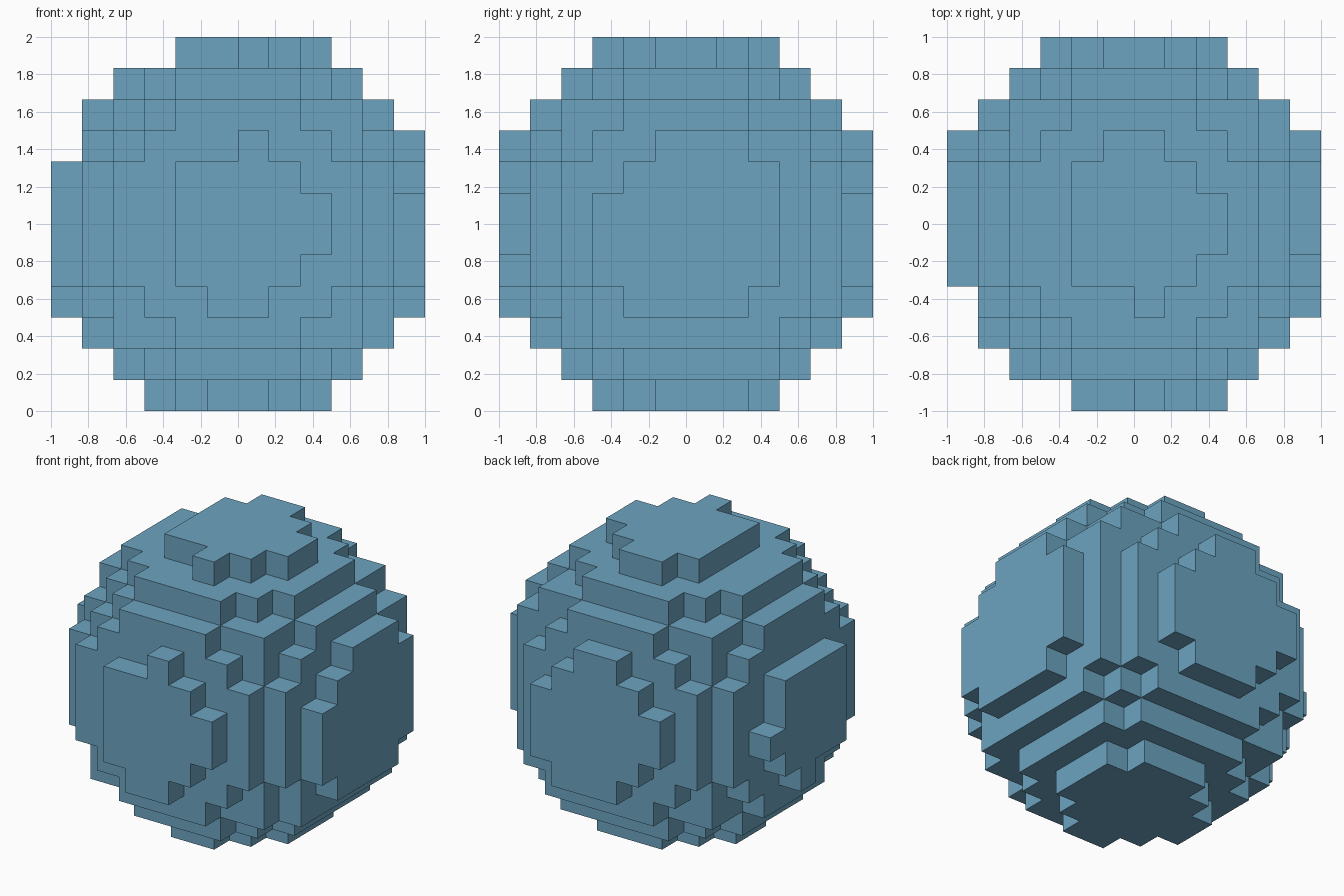
import bpy
import bmesh
from itertools import product
from mathutils import Vector

cube = bpy.data.objects.get("Cube")
if cube:
    bpy.data.objects.remove(cube, do_unlink=True)

# One flat blue for the whole ball
blue = bpy.data.materials.new("soft_blue")
blue.use_nodes = True
colour = (0.15, 0.371, 0.527, 1)
blue.diffuse_color = colour
blue.node_tree.nodes["Principled BSDF"].inputs["Base Color"].default_value = colour

# Blocks that fill a sphere set slightly off the grid centre
N = 12
BLOCK = 2 / N
MIDDLE = Vector((0.111, 0.0585, -0.0585))
RADIUS_SQ = 37.686


def centre(cell):
    return Vector(cell) - Vector((N - 1,) * 3) / 2


filled = {c for c in product(range(N), repeat=3)
          if (centre(c) - MIDDLE).length_squared < RADIUS_SQ}

# Outer skin: a square wherever a block meets empty space
bm = bmesh.new()
corners = {}


def corner(p):
    key = tuple(round(v * 2) for v in p)
    if key not in corners:
        corners[key] = bm.verts.new(p * BLOCK + Vector((0, 0, 1)))
    return corners[key]


for cell in sorted(filled):
    for axis, sign in product(range(3), (-1, 1)):
        step = Vector((0, 0, 0))
        step[axis] = sign
        neighbour = tuple(int(a + b) for a, b in zip(cell, step))
        if neighbour in filled:
            continue
        u = Vector((0, 0, 0))
        u[(axis + 1) % 3] = 0.5
        v = step.cross(u)
        mid = centre(cell) + step / 2
        bm.faces.new([corner(mid + d) for d in (-u - v, u - v, u + v, v - u)])

mesh = bpy.data.meshes.new("block_ball")
bm.to_mesh(mesh)
bm.free()
mesh.materials.append(blue)
ball = bpy.data.objects.new("block_ball", mesh)
bpy.context.collection.objects.link(ball)
